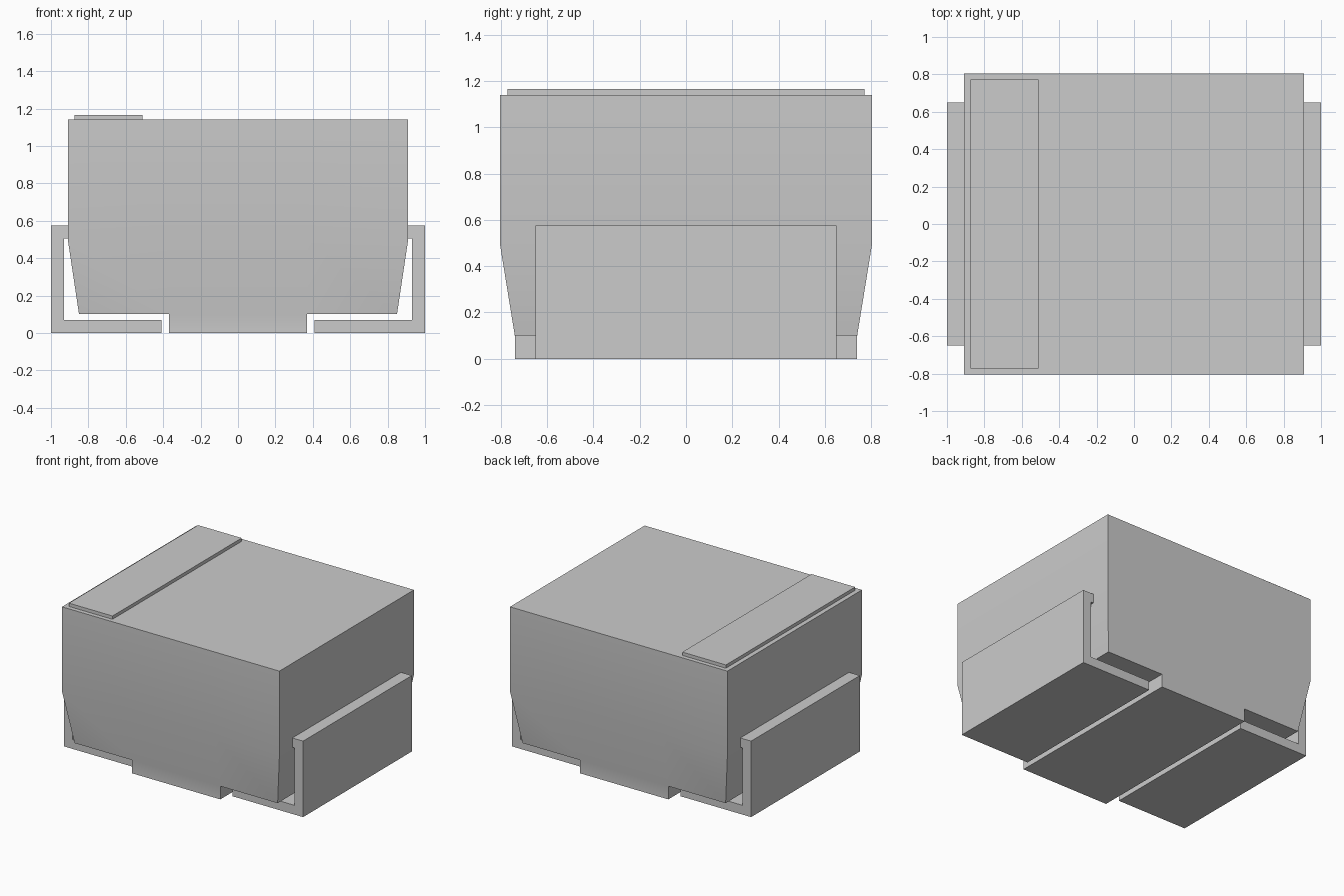
import bpy, bmesh
from math import radians

cube = bpy.data.objects.get("Cube")
if cube:
    bpy.data.objects.remove(cube, do_unlink=True)

GREY = (0.6, 0.6, 0.6, 1)
grey = bpy.data.materials.new("plain grey")
grey.use_nodes = True
grey.diffuse_color = GREY
grey.node_tree.nodes["Principled BSDF"].inputs["Base Color"].default_value = GREY


def finish(name, bm):
    """Turn a bmesh into a named object with angle-limited smoothing."""
    bmesh.ops.recalc_face_normals(bm, faces=bm.faces)
    mesh = bpy.data.meshes.new(name)
    bm.to_mesh(mesh)
    bm.free()
    mesh.materials.append(grey)
    obj = bpy.data.objects.new(name, mesh)
    bpy.context.collection.objects.link(obj)
    bpy.ops.object.select_all(action="DESELECT")
    bpy.context.view_layer.objects.active = obj
    obj.select_set(True)
    bpy.ops.object.shade_smooth_by_angle(angle=radians(30))
    return obj


def extrude_down(bm, faces, depth):
    """Extrude faces straight down, removing the originals."""
    new = bmesh.ops.extrude_face_region(bm, geom=faces)["geom"]
    verts = [v for v in new if isinstance(v, bmesh.types.BMVert)]
    bmesh.ops.translate(bm, verts=verts, vec=(0, 0, -depth))
    bmesh.ops.delete(bm, geom=[f for f in faces if f.is_valid], context="FACES")
    return verts


# Body: straight upper block, tapered skirt, central foot drawn from the base
bm = bmesh.new()
rings = []
for hx, hy, z in ((0.91, 0.805, 1.14), (0.91, 0.805, 0.50), (0.85, 0.74, 0.10)):
    rings.append([bm.verts.new((sx * hx, sy * hy, z))
                  for sx, sy in ((-1, -1), (1, -1), (1, 1), (-1, 1))])
for upper, lower in zip(rings, rings[1:]):
    for i in range(4):
        j = (i + 1) % 4
        bm.faces.new((upper[i], upper[j], lower[j], lower[i]))
bm.faces.new(rings[0])
bm.faces.new(rings[-1])
for x in (-0.37, 0.37):
    bmesh.ops.bisect_plane(bm, geom=bm.verts[:] + bm.edges[:] + bm.faces[:],
                           plane_co=(x, 0, 0), plane_no=(1, 0, 0))
centre = [f for f in bm.faces
          if all(v.co.z < 0.11 for v in f.verts)
          and abs(f.calc_center_median().x) < 0.1]
extrude_down(bm, centre, 0.10)
finish("body", bm)

# Terminals: a hooked strip wrapping down the side and under the body
PROFILE = ((0.41, 0), (1, 0), (1, 0.575), (0.91, 0.575),
           (0.91, 0.505), (0.93, 0.505), (0.93, 0.07), (0.41, 0.07))
for name, side in (("left_terminal", 1), ("right_terminal", -1)):
    bm = bmesh.new()
    face = bm.faces.new([bm.verts.new((side * x, -0.65, z)) for x, z in PROFILE])
    new = bmesh.ops.extrude_face_region(bm, geom=[face], use_keep_orig=True)["geom"]
    bmesh.ops.translate(bm, vec=(0, 1.30, 0),
                        verts=[v for v in new if isinstance(v, bmesh.types.BMVert)])
    finish(name, bm)

# Polarity bar: thin raised plate along the right edge of the top
bm = bmesh.new()
bmesh.ops.create_cube(bm, size=1)
bmesh.ops.scale(bm, vec=(0.365, 1.545, 0.025), verts=bm.verts)
bmesh.ops.translate(bm, vec=(-0.6925, 0, 1.1525), verts=bm.verts)
finish("polarity_bar", bm)
